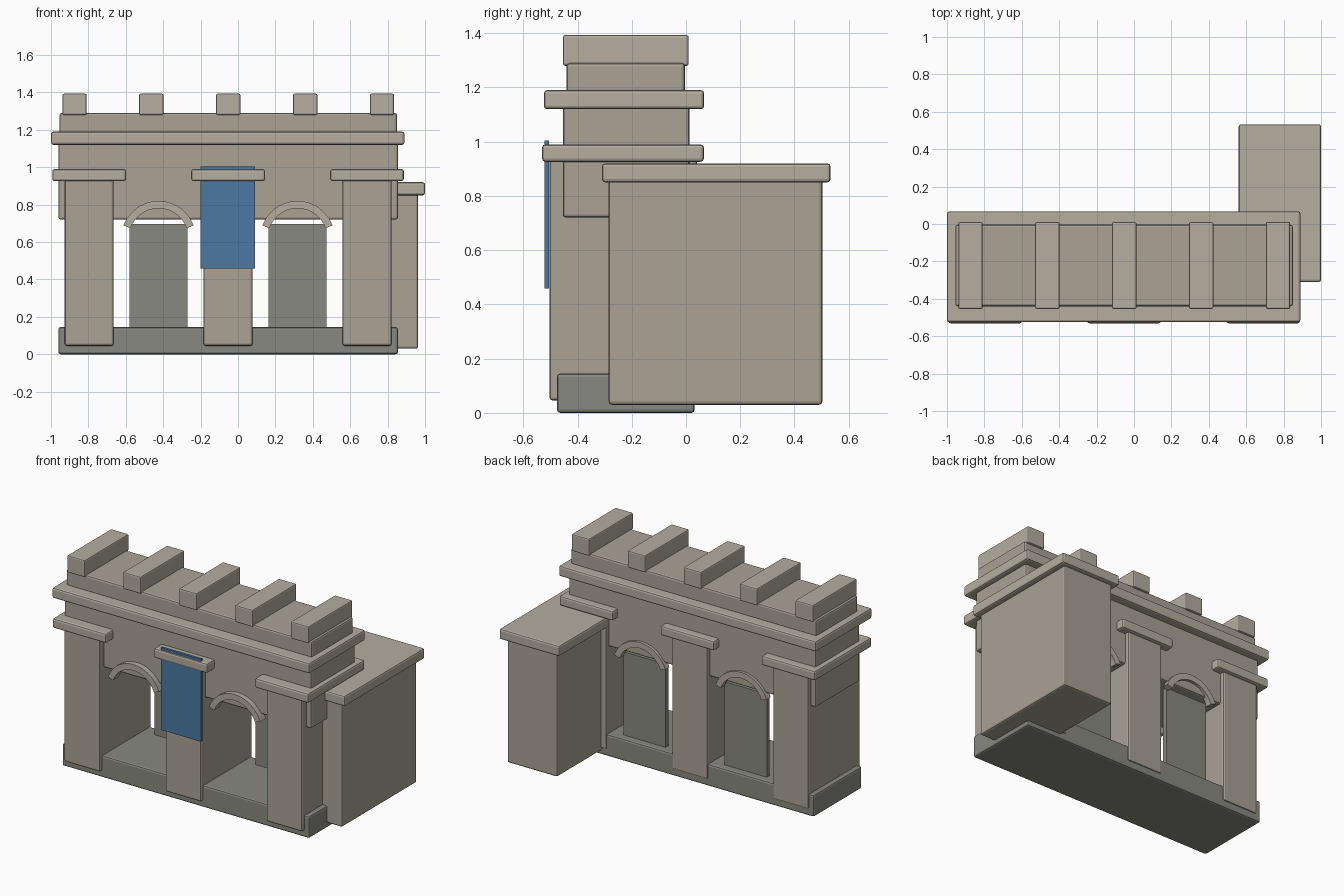
import bpy, bmesh
from math import cos, sin, radians

if "Cube" in bpy.data.objects:
    bpy.data.objects.remove(bpy.data.objects["Cube"])


def material(name, rgb):
    m = bpy.data.materials.new(name)
    m.diffuse_color = (*rgb, 1)
    m.use_nodes = True
    m.node_tree.nodes["Principled BSDF"].inputs["Base Color"].default_value = m.diffuse_color
    return m


STONE = material("tan_stone", (0.40, 0.36, 0.30))
TRIM = material("light_stone", (0.46, 0.42, 0.35))
DARK = material("dark_stone", (0.25, 0.25, 0.22))
BLUE = material("blue_cloth", (0.07, 0.19, 0.36))


def finish(name, bm, mat):
    bmesh.ops.recalc_face_normals(bm, faces=bm.faces)
    me = bpy.data.meshes.new(name)
    bm.to_mesh(me)
    bm.free()
    me.materials.append(mat)
    ob = bpy.data.objects.new(name, me)
    bpy.context.collection.objects.link(ob)
    return ob


def box(name, x, y, z, mat=STONE, bevel=0.012):
    """Box from (min, max) ranges, with softened edges."""
    bm = bmesh.new()
    bmesh.ops.create_cube(bm, size=1)
    for v in bm.verts:
        v.co = [r[0] + (c + 0.5) * (r[1] - r[0]) for c, r in zip(v.co, (x, y, z))]
    ob = finish(name, bm, mat)
    if bevel:
        mod = ob.modifiers.new("soft_edges", 'BEVEL')
        mod.width, mod.segments = bevel, 2
    return ob


def arch(name, cx, cz, y, r_in=0.16, r_out=0.20, n=14):
    """Curved moulding: ring segment from 20 to 160 degrees, extruded along y."""
    bm = bmesh.new()
    rings = []
    for i in range(n + 1):
        a = radians(20 + 140 * i / n)
        rings.append([bm.verts.new((cx + r * cos(a), yy, cz + r * sin(a)))
                      for r, yy in ((r_in, y[0]), (r_out, y[0]), (r_out, y[1]), (r_in, y[1]))])
    for p, q in zip(rings, rings[1:]):
        for k in range(4):
            bm.faces.new((p[k], p[(k + 1) % 4], q[(k + 1) % 4], q[k]))
    bm.faces.new(rings[0])
    bm.faces.new(rings[-1])
    return finish(name, bm, TRIM)


# Base slab and the wall above the openings
box("base", (-0.96, 0.855), (-0.476, 0.032), (0, 0.145), DARK)
box("upper_wall", (-0.96, 0.855), (-0.454, 0.012), (0.72, 1.14))

# Three pillars with caps
for i, cx in enumerate((-0.796, -0.053, 0.69)):
    box(f"pillar_{i}", (cx - 0.131, cx + 0.131), (-0.503, 0.04), (0.045, 0.94))
    box(f"pillar_cap_{i}", (cx - 0.197, cx + 0.197), (-0.531, 0.066), (0.926, 0.99), TRIM)

# Two openings: recessed door panel, arch moulding on both wall faces
for i, cx in enumerate((-0.425, 0.318)):
    box(f"door_panel_{i}", (cx - 0.155, cx + 0.155), (-0.05, -0.02), (0.13, 0.697), DARK, 0)
    arch(f"front_arch_{i}", cx, 0.62, (-0.49, -0.43))
    arch(f"back_arch_{i}", cx, 0.62, (-0.012, 0.03))

# Cornice, parapet and roof blocks
box("cornice", (-1.0, 0.89), (-0.524, 0.067), (1.12, 1.19), TRIM)
box("parapet", (-0.955, 0.85), (-0.44, -0.004), (1.18, 1.29))
for i in range(5):
    cx = -0.874 + 0.411 * i
    box(f"merlon_{i}", (cx - 0.065, cx + 0.065), (-0.454, 0.01), (1.28, 1.393), TRIM, 0.008)

# Side tower
box("side_tower", (0.595, 0.963), (-0.285, 0.503), (0.03, 0.86))
box("side_tower_cap", (0.56, 1.0), (-0.31, 0.533), (0.85, 0.92), TRIM)

# Hanging banner on the middle pillar
box("banner", (-0.2, 0.092), (-0.522, -0.506), (0.458, 1.005), BLUE, 0)
